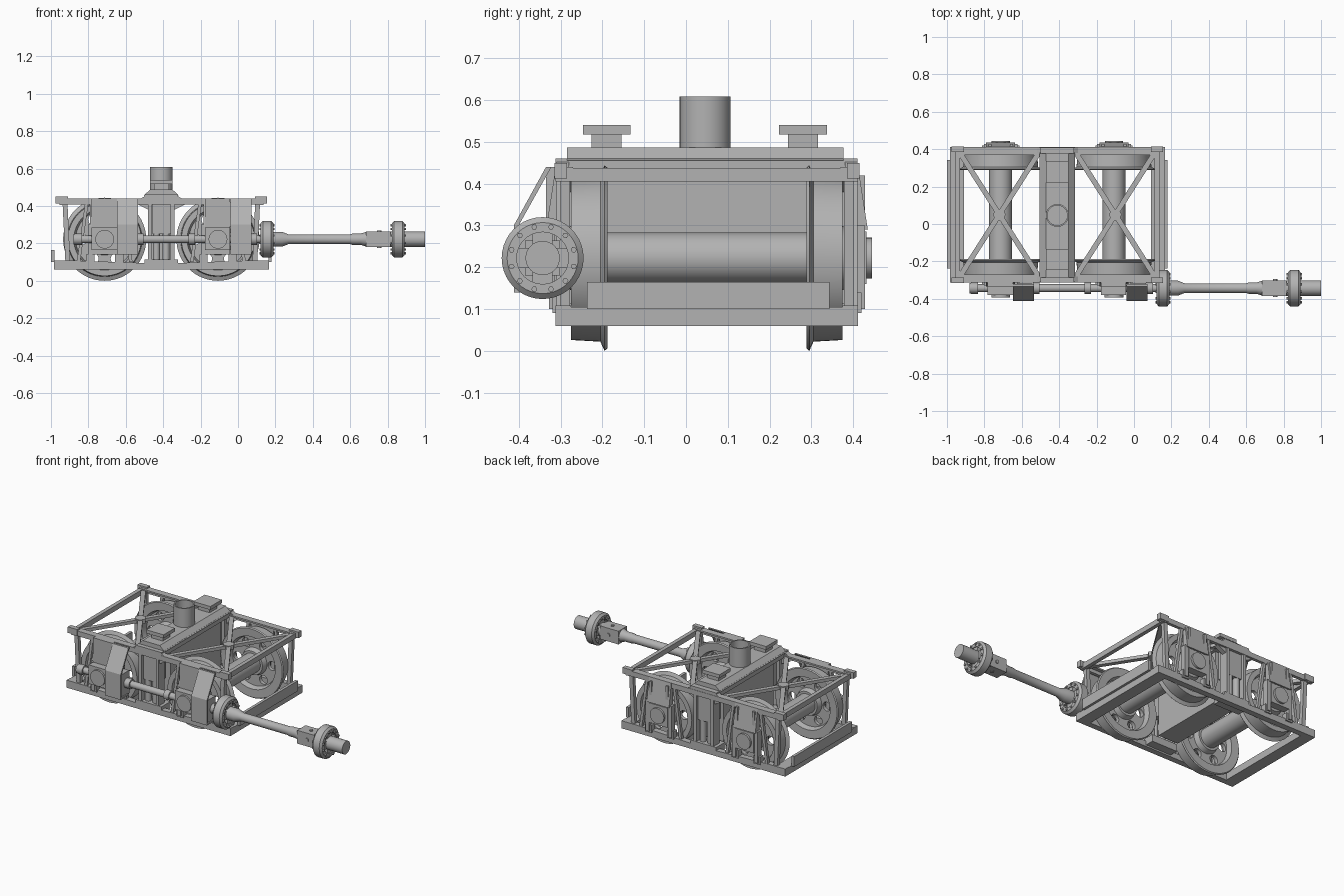
import bpy, bmesh, math
from mathutils import Vector, Matrix

cube = bpy.data.objects.get("Cube")
if cube:
    bpy.data.objects.remove(cube, do_unlink=True)

steel = bpy.data.materials.new("grey_steel")
steel.use_nodes = True
GREY = (0.45, 0.45, 0.45, 1)
steel.diffuse_color = GREY
steel.node_tree.nodes["Principled BSDF"].inputs["Base Color"].default_value = GREY

CX, CY = -0.41, 0.05          # truck centre
AXLE_X, AXLE_Z = 0.303, 0.222
SHAFT_Y = -0.343


def finish(name, bm, smooth=False):
    bmesh.ops.recalc_face_normals(bm, faces=bm.faces)
    me = bpy.data.meshes.new(name)
    bm.to_mesh(me)
    bm.free()
    me.materials.append(steel)
    ob = bpy.data.objects.new(name, me)
    bpy.context.collection.objects.link(ob)
    if smooth:
        bpy.ops.object.select_all(action='DESELECT')
        ob.select_set(True)
        bpy.context.view_layer.objects.active = ob
        bpy.ops.object.shade_smooth_by_angle(angle=math.radians(35))
    return ob


def box(name, x, y, z):
    """Box from (low, high) pairs."""
    bm = bmesh.new()
    bmesh.ops.create_cube(bm, size=1)
    for v in bm.verts:
        v.co = [sum(r) / 2 + c * abs(r[1] - r[0]) for r, c in zip((x, y, z), v.co)]
    return finish(name, bm)


def beam(name, a, b, w, h):
    """Rectangular bar between two points, h measured towards z."""
    a, b = Vector(a), Vector(b)
    d = b - a
    ref = Vector((0, 0, 1)) if abs(d.normalized().z) < 0.8 else Vector((0, 1, 0))
    side = d.cross(ref).normalized()
    up = side.cross(d).normalized()
    m = Matrix((side * w, d, up * h)).transposed()
    bm = bmesh.new()
    bmesh.ops.create_cube(bm, size=1)
    for v in bm.verts:
        v.co = m @ v.co + (a + b) / 2
    return finish(name, bm)


def lathe(name, profile, axis, centre, n=48, closed=False):
    """Revolve (along, radius) points around the x, y or z axis."""
    bm = bmesh.new()
    rings = []
    for t, r in profile:
        ring = []
        for i in range(n):
            a = math.tau * i / n
            p = [r * math.cos(a), r * math.sin(a)]
            p.insert("xyz".index(axis), t)
            ring.append(bm.verts.new(Vector(p) + Vector(centre)))
        rings.append(ring)
    pairs = list(zip(rings, rings[1:]))
    if closed:
        pairs.append((rings[-1], rings[0]))
    else:
        bm.faces.new(rings[0])
        bm.faces.new(rings[-1])
    for p, q in pairs:
        for i in range(n):
            j = (i + 1) % n
            bm.faces.new((p[i], p[j], q[j], q[i]))
    return finish(name, bm, True)


def cyl(name, axis, centre, r, lo, hi, n=32):
    return lathe(name, [(lo, r), (hi, r)], axis, centre, n)


def prism(name, pts, axis, lo, hi):
    """Extrude an outline along x (points y,z) or y (points x,z)."""
    bm = bmesh.new()
    place = (lambda p, t: (t, *p)) if axis == "x" else (lambda p, t: (p[0], t, p[1]))
    f = bm.faces.new([bm.verts.new(place(p, lo)) for p in pts])
    ext = bmesh.ops.extrude_face_region(bm, geom=[f])["geom"]
    move = Vector(place((0, 0), hi - lo))
    bmesh.ops.translate(bm, vec=move, verts=[v for v in ext if isinstance(v, bmesh.types.BMVert)])
    return finish(name, bm)


def span(c, a, b):
    return tuple(sorted((c + a, c + b)))


def wheel(x, s):
    prof = [(.245, .222), (.255, .2), (.325, .196), (.325, .165), (.295, .155), (.295, .085),
            (.33, .075), (.33, .03), (.24, .03), (.24, .075), (.272, .085), (.272, .155),
            (.24, .165), (.238, .216)]
    ob = lathe("wheel", [(s * t, r) for t, r in prof], "y", (x, CY, AXLE_Z), 64, True)
    bm = bmesh.new()
    for i in range(6):      # lightening holes
        a = math.tau * i / 6
        m = Matrix.Translation((x + .12 * math.cos(a), CY + s * .28, AXLE_Z + .12 * math.sin(a)))
        bmesh.ops.create_cone(bm, cap_ends=True, segments=20, radius1=.028, radius2=.028,
                              depth=.2, matrix=m @ Matrix.Rotation(math.pi / 2, 4, 'X'))
    cutter = finish("wheel_hole_cutter", bm)
    cutter.hide_render = True
    mod = ob.modifiers.new("holes", 'BOOLEAN')
    mod.operation, mod.object, mod.solver = 'DIFFERENCE', cutter, 'EXACT'
    bpy.context.view_layer.objects.active = ob
    bpy.ops.object.modifier_apply(modifier="holes")
    bpy.data.objects.remove(cutter, do_unlink=True)


# Wheelsets, axle boxes and pedestals
for d in (-1, 1):
    x = CX + d * AXLE_X
    cyl("axle", "y", (x, CY, AXLE_Z), .061, -.27, .27, 40)
    for s in (-1, 1):
        wheel(x, s)
        cyl("axle_journal", "y", (x, CY, AXLE_Z), .035, s * .26, s * .37)
        box("axle_box", span(x, -.065, .065), span(CY, s * .335, s * .382), (.16, .285))
        cyl("axle_box_cap", "y", (x, CY, AXLE_Z), .049, s * .38, s * .395)
        out = [(CY + s * p, z) for p, z in
               ((.345, .44), (.362, .44), (.368, .40), (.385, .29), (.345, .29))]
        prism("pedestal_plate", out, "x", x - .078, x + .078)
        for e in (-1, 1):
            box("pedestal_leg", span(x, e * .066, e * .09), span(CY, s * .34, s * .378), (.10, .30))
            box("pedestal_foot", span(x, e * .055, e * .1), span(CY, s * .335, s * .37), (.09, .14))
            box("pedestal_bolt_bar", span(x, e * .05, e * .066), span(CY, s * .355, s * .378), (.3, .42))
            beam("pedestal_brace", (x + e * .095, CY + s * .35, .42),
                 (x + e * .14, CY + s * .35, .10), .018, .02)

# Side frames
for s in (-1, 1):
    y = span(CY, s * .325, s * .362)
    prism("bottom_rail", [(CX - .575, .06), (CX + .575, .06), (CX + .575, .108), (CX + .46, .108),
                          (CX + .1, .095), (CX - .1, .095), (CX - .46, .108), (CX - .575, .108)],
          "y", *y)
    box("top_rail", span(CX, -.545, .545), span(CY, s * .342, s * .362), (.408, .438))
    box("top_rail_flange", span(CX, -.545, .545), span(CY, s * .32, s * .362), (.43, .44))
    box("spring_seat", span(CX, -.09, .09), span(CY, s * .27, s * .362), (.07, .115))
    for e in (-1, 1):
        beam("end_post", (CX + e * .515, CY + s * .34, .42), (CX + e * .50, CY + s * .34, .1), .026, .024)
        box("bolster_column", span(CX, e * .05, e * .07), span(CY, s * .3, s * .36), (.1, .42))
        box("top_corner_block", span(CX, e * .5, e * .565), span(CY, s * .335, s * .365), (.412, .45))
        prism("column_gusset", [(CX + e * .07, .44), (CX + e * .13, .41), (CX + e * .07, .38)],
              "y", *span(CY, s * .32, s * .35))
    box("bolster_end", span(CX, -.048, .048), span(CY, s * .26, s * .345), (.25, .44))
    for k in (-.026, .026):
        cyl("spring_guide", "z", (CX + k, CY + s * .325, 0), .019, .11, .26, 20)

# End beams, diagonal bracing and end details
for e in (-1, 1):
    box("end_beam", span(CX, e * .5, e * .575), (CY - .362, CY + .362), (.06, .105))
    box("end_beam_upright", span(CX, e * .572, e * .59), (CY - .287, CY + .293), (.1, .165))
    box("top_end_beam", span(CX, e * .52, e * .545), (CY - .362, CY + .362), (.405, .438))
    for s in (-1, 1):
        beam("diagonal_brace", (CX + e * .09, CY - s * .345, .423),
             (CX + e * .53, CY + s * .345, .423), .028, .02)
    cyl("brace_centre_plate", "z", (CX + e * .31, CY, 0), .035, .41, .437, 6)

# Bolster with centre pivot and side bearers
box("transom", span(CX, -.07, .07), span(CY, -.24, .26), (.10, .45))
box("bolster_base", span(CX, -.09, .09), span(CY, -.362, .36), (.425, .46))
prism("bolster", [(CX - .095, .455), (CX - .06, .487), (CX + .06, .487), (CX + .095, .455)],
      "y", CY - .335, CY + .327)
for s in (-1, 1):
    prism("bolster_wing", [(CX - .135, .425), (CX - .075, .46), (CX + .075, .46), (CX + .135, .425)],
          "y", *span(CY, s * .33, s * .36))
    y = CY - .005 + s * .235
    box("side_bearer_post", span(CX, -.04, .04), span(y, -.036, .036), (.48, .522))
    box("side_bearer_pad", span(CX, -.06, .06), span(y, -.057, .057), (.518, .54))
lathe("centre_pivot", [(.48, .061), (.608, .061), (.608, .053), (.48, .053)], "z",
      (CX, CY - .004, 0), 48, True)

# Gear housings on the driven side
for d in (-1, 1):
    x = CX + d * AXLE_X
    box("gear_housing", span(x, -.07, .065), (-.38, -.31), (.165, .285))
    cyl("gear_housing_cover", "y", (x, 0, AXLE_Z), .05, -.392, -.37)
    box("gear_mount_plate", span(x, -.07, .065), (-.335, -.31), (.14, .44))
    prism("gear_guard", [(-.322, .44), (-.335, .44), (-.412, .30), (-.412, .14),
                         (-.335, .14), (-.335, .15), (-.402, .15), (-.402, .297)],
          "x", x + .067, x + .178)
    box("bevel_gear_case", span(x, .075, .17), (-.40, -.315), (.145, .29))
    for k in (-.14, .19):
        cyl("shaft_bearing", "x", (x + k, SHAFT_Y, AXLE_Z), .03, -.018, .018, 24)

# Drive shaft
lathe("line_shaft", [(-.88, .028), (-.84, .028), (-.84, .021), (.13, .021)], "x",
      (0, SHAFT_Y, AXLE_Z), 32)
lathe("drive_shaft", [(.13, .04), (.235, .04), (.27, .026), (.6, .026), (.612, .03), (.655, .03),
                      (.69, .041), (.70, .041)], "x", (0, SHAFT_Y, AXLE_Z), 32)
box("slip_yoke", (.685, .815), (SHAFT_Y - .042, SHAFT_Y + .042), (.18, .264))
for s in (-1, 1):
    cyl("slip_yoke_pin", "y", (.755, SHAFT_Y, AXLE_Z), .011, s * .04, s * .048, 16)
    cyl("slip_yoke_top_pin", "z", (.755, SHAFT_Y, AXLE_Z), .011, s * .04, s * .048, 16)
cyl("output_stub", "x", (0, SHAFT_Y, AXLE_Z), .041, .80, 1.0)

# Universal joint rings with bolts and yokes
for x in (.155, .857):
    prof = [(-.034, .062), (-.034, .085), (-.022, .098), (.022, .098), (.034, .085), (.034, .062)]
    lathe("joint_ring", prof, "x", (x, SHAFT_Y, AXLE_Z), 40, True)
    box("joint_yoke_upright", span(x, -.028, .028), span(SHAFT_Y, -.024, .024), span(AXLE_Z, -.07, .07))
    box("joint_yoke_cross", span(x, -.028, .028), span(SHAFT_Y, -.07, .07), span(AXLE_Z, -.024, .024))
    for i in range(12):
        a = math.tau * (i + .5) / 12
        cyl("joint_bolt", "x", (x, SHAFT_Y + .077 * math.cos(a), AXLE_Z + .077 * math.sin(a)),
            .007, -.041, .041, 6)
